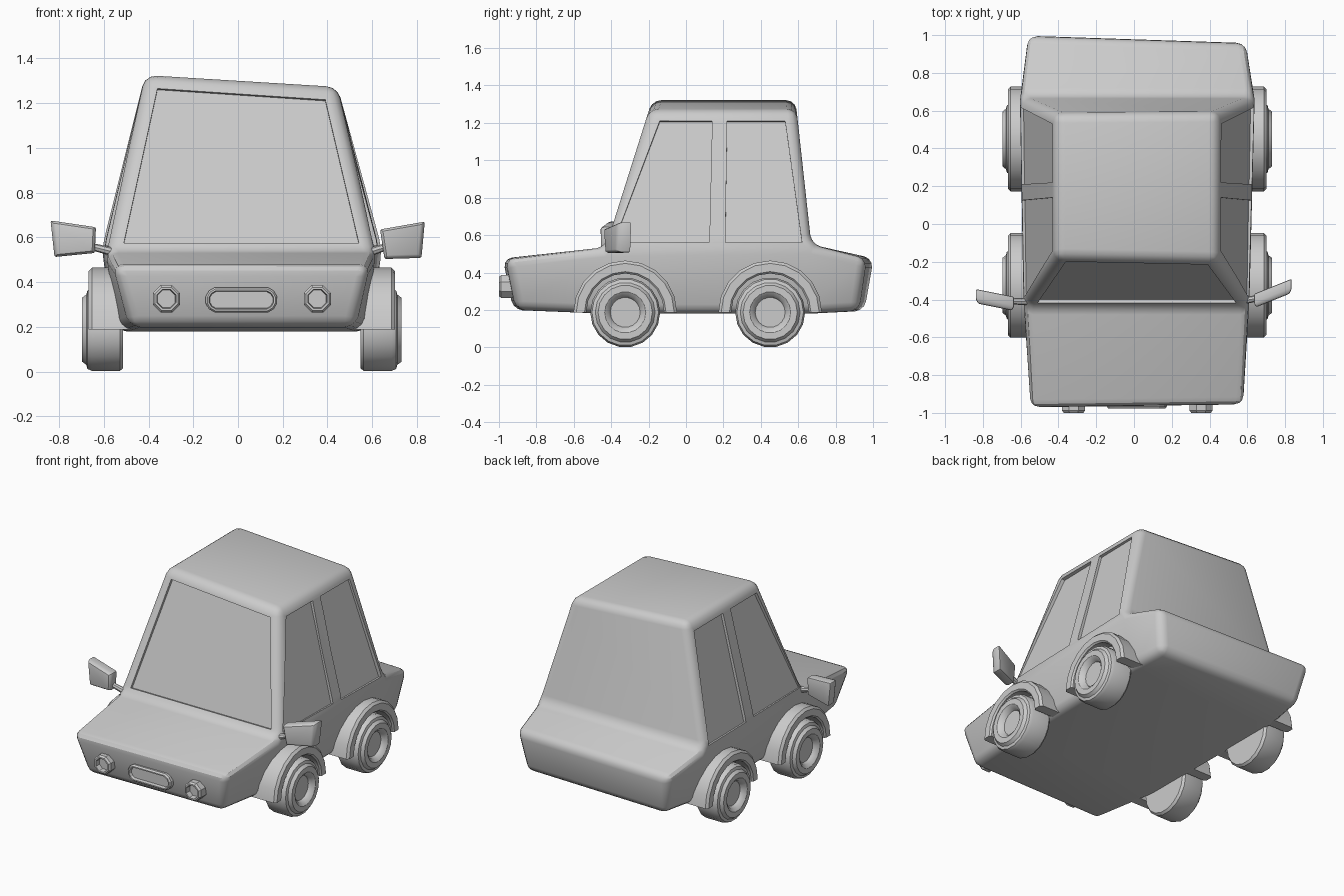
import bpy, bmesh
from math import pi, cos, sin
from mathutils import Vector, Matrix

if "Cube" in bpy.data.objects:
    bpy.data.objects.remove(bpy.data.objects["Cube"])

CX = 0.017  # the car's own mid-plane


def finish(name, bm, bevel=0, segments=2, smooth=30):
    bmesh.ops.remove_doubles(bm, verts=bm.verts, dist=1e-5)
    bmesh.ops.recalc_face_normals(bm, faces=bm.faces)
    me = bpy.data.meshes.new(name)
    bm.to_mesh(me)
    bm.free()
    ob = bpy.data.objects.new(name, me)
    bpy.context.collection.objects.link(ob)
    if bevel:
        m = ob.modifiers.new("bevel", 'BEVEL')
        m.width, m.segments, m.limit_method, m.angle_limit = bevel, segments, 'ANGLE', 0.17
        apply(ob, m)
    if smooth:
        select(ob)
        bpy.ops.object.shade_smooth_by_angle(angle=smooth * pi / 180)
    return ob


def select(ob):
    bpy.ops.object.select_all(action='DESELECT')
    ob.select_set(True)
    bpy.context.view_layer.objects.active = ob


def apply(ob, mod):
    select(ob)
    bpy.ops.object.modifier_apply(modifier=mod.name)


def loft(rings, closed=True, loop=False, caps=True):
    """Skin a list of point rings."""
    bm = bmesh.new()
    vs = [[bm.verts.new(p) for p in r] for r in rings]
    pairs = list(zip(vs, vs[1:])) + ([(vs[-1], vs[0])] if loop else [])
    for a, b in pairs:
        n = len(a)
        for i in range(n if closed else n - 1):
            j = (i + 1) % n
            bm.faces.new((a[i], a[j], b[j], b[i]))
    if caps:
        bm.faces.new(vs[0])
        bm.faces.new(vs[-1])
    return bm


# Body: four stations along y (left x, right x, left y, right y, z), bottom and belt
bottom = [(-.48, .52, -.925, -.91, .20), (-.54, .575, -.43, -.43, .18),
          (-.55, .585, .66, .66, .18), (-.51, .55, .955, .925, .195)]
belt = [(-.56, .59, -.98, -.965, .475), (-.59, .615, -.43, -.43, .535),
        (-.61, .645, .67, .67, .55), (-.57, .60, 1.005, .965, .475)]
roof = [(Vector((-.415, -.18, 1.325)), Vector((.445, -.197, 1.272))),
        (Vector((-.415, .585, 1.325)), Vector((.445, .591, 1.272)))]


def pair(s):
    return Vector((s[0], s[2], s[4])), Vector((s[1], s[3], s[4]))


B, T = [pair(s) for s in bottom], [pair(s) for s in belt]
quads = []
for i in range(3):
    quads.append((B[i][0], B[i][1], B[i + 1][1], B[i + 1][0]))
    for s in (0, 1):
        quads.append((B[i][s], B[i + 1][s], T[i + 1][s], T[i][s]))
for i in (0, 2):
    quads.append((T[i][0], T[i][1], T[i + 1][1], T[i + 1][0]))
for i in (0, 3):
    quads.append((B[i][0], B[i][1], T[i][1], T[i][0]))
windshield = (T[1][0], T[1][1], roof[0][1], roof[0][0])
sides = [(T[1][s], T[2][s], roof[1][s], roof[0][s]) for s in (0, 1)]
quads += [windshield, *sides, (T[2][0], T[2][1], roof[1][1], roof[1][0]),
          (roof[0][0], roof[0][1], roof[1][1], roof[1][0])]
bm = bmesh.new()
for q in quads:
    bm.faces.new([bm.verts.new(p) for p in q])
body = finish("car_body", bm, bevel=.05, segments=3, smooth=0)


# Recessed windows: outlines projected on the cabin faces, then cut out
def cut_window(face, outline, axis):
    mid = sum(face, Vector()) / 4
    n = (face[2] - face[0]).cross(face[3] - face[1]).normalized()
    if n.dot(mid - Vector((CX, .2, .9))) < 0:
        n = -n
    pts = []
    for u, z in outline:
        p = Vector((u, 0, z)) if axis == 1 else Vector((0, u, z))
        p[axis] = n.dot(mid - p) / n[axis]
        pts.append(p)
    cutter = finish("window_cutter", loft([[p + n * d for p in pts] for d in (-.018, .1)]), smooth=0)
    cutter.hide_render = True
    m = body.modifiers.new("window", 'BOOLEAN')
    m.operation, m.object, m.solver = 'DIFFERENCE', cutter, 'EXACT'
    apply(body, m)
    bpy.data.objects.remove(cutter)


cut_window(windshield, [(-.51, .575), (.54, .575), (.39, 1.215), (-.36, 1.265)], 1)
for face, top in zip(sides, (1.255, 1.21)):
    cut_window(face, [(-.385, .565), (.125, .565), (.14, top), (-.14, top)], 0)
    cut_window(face, [(.21, .56), (.62, .56), (.53, top), (.22, top)], 0)
select(body)
bpy.ops.object.shade_smooth_by_angle(angle=pi / 6)


# Wheels and arches: profiles (x, radius) turned about the axle
def turn(profile, side, y, steps, sweep):
    count = steps if sweep > 6 else steps + 1
    return [[(CX + side * x, y - r * cos(sweep * k / steps), .187 + r * sin(sweep * k / steps))
             for x, r in profile] for k in range(count)]


tire = [(.53, .0001), (.53, .175), (.545, .187), (.67, .187), (.69, .178), (.695, .16),
        (.714, .145), (.714, .11), (.70, .09), (.68, .08), (.68, .0001)]
arch = [(.48, .208), (.675, .208), (.685, .218), (.685, .262), (.67, .277), (.48, .277)]
for y, end in ((-.325, "front"), (.45, "rear")):
    for s, side in ((-1, "left"), (1, "right")):
        finish(f"{end}_{side}_wheel", loft(turn(tire, s, y, 18, 2 * pi), False, True, False))
        finish(f"{end}_{side}_wheel_arch", loft(turn(arch, s, y, 10, pi)), smooth=25)


# Headlights and grille: rounded slots with a sunken centre (half width, half height, y)
def slot(name, x, z, rings, n):
    pts = []
    for hw, hh, y in rings:
        ring = []
        for k in range(n):
            a = 2 * pi * (k + .5) / n
            ring.append((x + hh * cos(a) + (hw - hh) * (1 if cos(a) > 0 else -1), y, z + hh * sin(a)))
        pts.append(ring)
    finish(name, loft(pts), smooth=20)


for x, name in ((-.32, "left_headlight"), (.355, "right_headlight")):
    slot(name, x, .325, [(.066, .066, -.9), (.066, .066, -.988), (.056, .056, -1),
                         (.046, .046, -1), (.042, .042, -.965)], 8)
slot("grille", .015, .32, [(.162, .058, -.88), (.162, .058, -.965), (.154, .05, -.976),
                           (.146, .042, -.976), (.142, .038, -.955)], 12)


# Wing mirrors: tapered blocks on thin arms
def mirror(side, outline, y_in, slope, arm):
    x_in = min(abs(p[0]) for p in outline)
    cen = sum((Vector((x, 0, z)) for x, z in outline), Vector()) / 4
    rings = []
    for dy, k in ((0, .88), (.02, 1), (.075, 1)):
        ring = []
        for x, z in outline:
            p = cen + (Vector((x, 0, z)) - cen) * k
            p.y = y_in + slope * (abs(p.x) - x_in) + dy
            ring.append(p)
        rings.append(ring)
    finish(side + "_mirror", loft(rings), bevel=.008, segments=2)
    a, b = Vector(arm[0]), Vector(arm[1])
    bm = bmesh.new()
    rot = (b - a).to_track_quat('Z', 'Y').to_matrix().to_4x4()
    bmesh.ops.create_cone(bm, cap_ends=True, segments=8, radius1=.02, radius2=.016,
                          depth=(b - a).length, matrix=Matrix.Translation((a + b) / 2) @ rot)
    finish(side + "_mirror_arm", bm)


mirror("left", [(-.838, .675), (-.635, .645), (-.64, .53), (-.82, .512)], -.46, .2,
       [(-.54, -.41, .53), (-.66, -.41, .56)])
mirror("right", [(.835, .67), (.635, .635), (.655, .503), (.82, .508)], -.445, .4,
       [(.56, -.41, .525), (.67, -.39, .56)])
